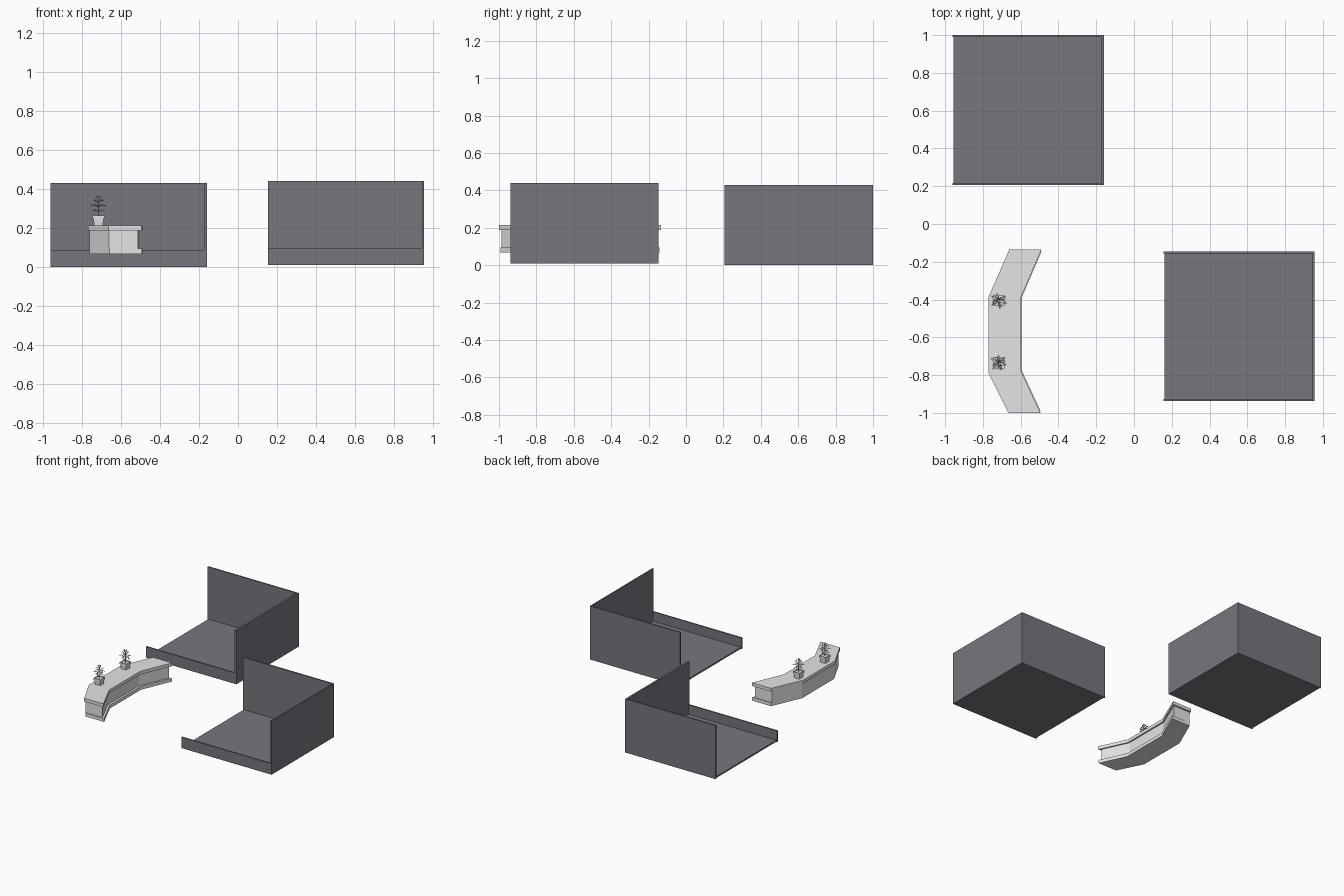
import bpy, bmesh, math, random
from mathutils import Vector

random.seed(4)
cube = bpy.data.objects.get("Cube")
if cube:
    bpy.data.objects.remove(cube, do_unlink=True)


def make_material(name, rgb):
    m = bpy.data.materials.new(name)
    m.use_nodes = True
    m.diffuse_color = (*rgb, 1)
    m.node_tree.nodes["Principled BSDF"].inputs["Base Color"].default_value = (*rgb, 1)
    return m


wall_grey = make_material("dark violet grey", (0.19, 0.18, 0.21))
light_grey = make_material("light grey", (0.78, 0.78, 0.78))


def finish(name, bm, mat):
    bmesh.ops.recalc_face_normals(bm, faces=bm.faces)
    me = bpy.data.meshes.new(name)
    bm.to_mesh(me)
    bm.free()
    me.materials.append(mat)
    ob = bpy.data.objects.new(name, me)
    bpy.context.collection.objects.link(ob)
    return ob


def loft(name, rings, mat):
    """Closed solid through a stack of matching outlines."""
    bm = bmesh.new()
    loops = [[bm.verts.new(p) for p in ring] for ring in rings]
    n = len(loops[0])
    for a, b in zip(loops, loops[1:]):
        for i in range(n):
            j = (i + 1) % n
            bm.faces.new((a[i], a[j], b[j], b[i]))
    bm.faces.new(loops[0])
    bm.faces.new(loops[-1])
    return finish(name, bm, mat)


def rect(x0, x1, y0, y1, z):
    return [(x0, y0, z), (x1, y0, z), (x1, y1, z), (x0, y1, z)]


def box(name, x0, x1, y0, y1, z0, z1, mat):
    return loft(name, [rect(x0, x1, y0, y1, z) for z in (z0, z1)], mat)


# Two open bays: floor, tall back and side walls, low kerb in front
def bay(prefix, x0, x1, y0, y1, z, t_side):
    t, high, low = 0.011, 0.43, 0.088
    box(prefix + "_floor", x0 + 0.007, x1 - t_side, y0 + t, y1 - t, z, z + 0.012, wall_grey)
    box(prefix + "_back_wall", x0, x1 - t_side, y1 - t, y1, z, z + high, wall_grey)
    box(prefix + "_side_wall", x1 - t_side, x1, y0, y1, z, z + high, wall_grey)
    box(prefix + "_front_kerb", x0, x1 - t_side, y0, y0 + t, z, z + low, wall_grey)


bay("rear_bay", -0.962, -0.16, 0.207, 1.0, 0.0, 0.014)
bay("front_bay", 0.155, 0.955, -0.938, -0.146, 0.01, 0.011)

# Bent counter: worktop, body and plinth share one outline
OUTER = [(-0.665, -1.0), (-0.77, -0.79), (-0.77, -0.385), (-0.66, -0.135)]
INNER = [(-0.495, -1.0), (-0.597, -0.78), (-0.597, -0.385), (-0.49, -0.135)]


def side_points(line, shift, end):
    pts = [Vector(p) for p in line]
    pts[0] += (pts[1] - pts[0]).normalized() * end
    pts[-1] += (pts[-2] - pts[-1]).normalized() * end
    return [(p.x + shift, p.y) for p in pts]


def counter_layer(name, outer_in, inner_in, end, z0, z1):
    outline = side_points(OUTER, outer_in, end) + side_points(INNER, -inner_in, end)[::-1]
    return loft(name, [[(x, y, z) for x, y in outline] for z in (z0, z1)], light_grey)


counter_layer("counter_plinth", 0.009, -0.005, 0.008, 0.067, 0.094)
counter_layer("counter_body", 0.009, 0.012, 0.016, 0.094, 0.188)
counter_layer("counter_worktop", 0, 0, 0, 0.188, 0.214)


# Potted plants on the worktop
def pot(name, x, y):
    levels = [(0.023, 0.214), (0.026, 0.25), (0.03, 0.25), (0.03, 0.265), (0.025, 0.265), (0.025, 0.26)]
    loft(name, [rect(x - r, x + r, y - r, y + r, z) for r, z in levels], light_grey)


def leaf(bm, root, angle, length, rise, width):
    """Folded pointed blade that arches out from the stem."""
    out = Vector((math.cos(angle), math.sin(angle), 0))
    side = Vector((-out.y, out.x, 0)) * width
    up = Vector((0, 0, 1))
    mid = root + out * length * 0.55 + up * rise
    tip = root + out * length + up * rise * 0.6
    a, m, t, l, r = [bm.verts.new(p) for p in
                     (root, mid, tip, mid + side + up * 0.003, mid - side + up * 0.003)]
    for f in ((a, m, l), (m, t, l), (a, r, m), (m, r, t)):
        bm.faces.new(f)


def foliage(name, x, y):
    bm = bmesh.new()
    for z, count, length, rise in ((0.28, 4, 0.042, 0.012), (0.305, 6, 0.052, 0.012),
                                   (0.325, 4, 0.038, 0.018), (0.335, 3, 0.02, 0.026)):
        for i in range(count):
            angle = math.tau * i / count + z * 40 + random.uniform(-0.2, 0.2)
            leaf(bm, Vector((x, y, z)), angle, length * random.uniform(0.85, 1), rise, 0.009)
    finish(name, bm, light_grey)


for label, py in (("near", -0.735), ("far", -0.405)):
    px = -0.716
    pot(label + "_pot", px, py)
    box(label + "_stem", px - 0.002, px + 0.002, py - 0.002, py + 0.002, 0.26, 0.338, light_grey)
    foliage(label + "_leaves", px, py)
